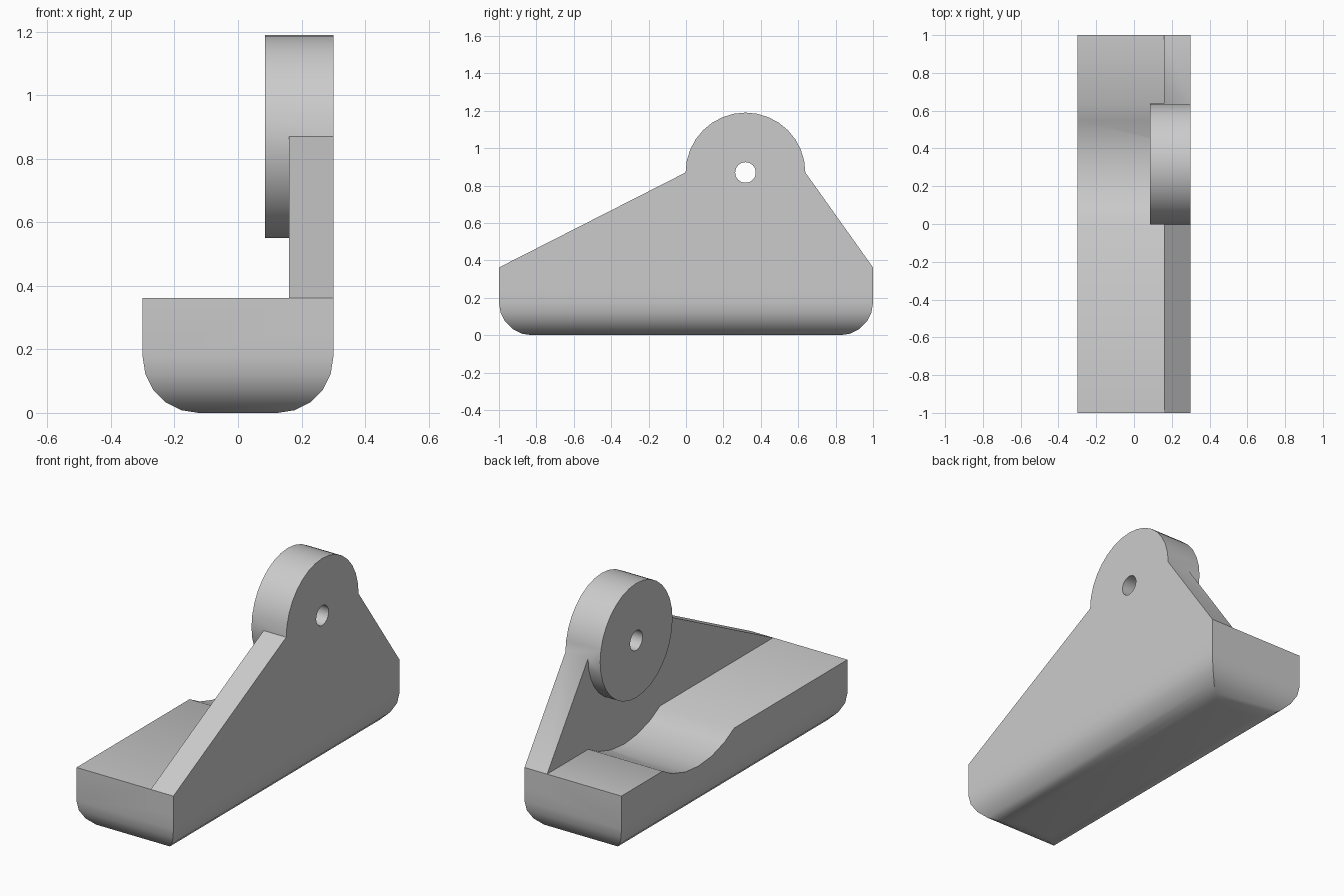
import bpy
import bmesh
from math import sin, cos, pi

cube = bpy.data.objects.get("Cube")
if cube:
    bpy.data.objects.remove(cube, do_unlink=True)

HALF_W, HALF_L, BASE_H = 0.30, 1.0, 0.362
ROUND, STEPS = 0.175, 5
WALL_X = 0.16
HUB_Y, HUB_Z, HUB_R = 0.318, 0.87, 0.32

grey = bpy.data.materials.new("grey")
grey.use_nodes = True
colour = (0.6, 0.6, 0.6, 1)
grey.diffuse_color = colour
grey.node_tree.nodes["Principled BSDF"].inputs["Base Color"].default_value = colour


def make_object(name, bm):
    bmesh.ops.recalc_face_normals(bm, faces=bm.faces)
    mesh = bpy.data.meshes.new(name)
    bm.to_mesh(mesh)
    bm.free()
    mesh.materials.append(grey)
    obj = bpy.data.objects.new(name, mesh)
    bpy.context.collection.objects.link(obj)
    return obj


def loft(name, rings):
    """Solid skinned through equal-length rings, capped at both ends."""
    bm = bmesh.new()
    loops = [[bm.verts.new(p) for p in ring] for ring in rings]
    for a, b in zip(loops, loops[1:]):
        for i in range(len(a)):
            j = (i + 1) % len(a)
            bm.faces.new((a[i], a[j], b[j], b[i]))
    bm.faces.new(loops[0])
    bm.faces.new(loops[-1])
    return make_object(name, bm)


def prism(name, profile, x0, x1):
    return loft(name, [[(x, y, z) for y, z in profile] for x in (x0, x1)])


def disc(name, radius, x0, x1, sides=32):
    angles = [2 * pi * i / sides for i in range(sides)]
    profile = [(HUB_Y + radius * cos(a), HUB_Z + radius * sin(a)) for a in angles]
    return prism(name, profile, x0, x1)


def combine(target, tool, operation):
    mod = target.modifiers.new(tool.name, "BOOLEAN")
    mod.operation, mod.solver, mod.object = operation, "EXACT", tool
    bpy.context.view_layer.objects.active = target
    bpy.ops.object.modifier_apply(modifier=mod.name)
    bpy.data.objects.remove(tool, do_unlink=True)


# Base block with rounded lower edges and mitred corners
rings = []
for i in range(STEPS + 1):
    a = pi / 2 * i / STEPS
    inset, z = ROUND * (1 - sin(a)), ROUND * (1 - cos(a))
    rings.append((HALF_W - inset, HALF_L - inset, z))
rings.append((HALF_W, HALF_L, BASE_H))
bracket = loft("bracket", [[(-w, -d, z), (w, -d, z), (w, d, z), (-w, d, z)]
                           for w, d, z in rings])

# Shallow trough under the hub
trough_r = (HUB_R ** 2 + (HUB_Z - BASE_H) ** 2) ** 0.5
combine(bracket, disc("trough", trough_r, -0.5, WALL_X), "DIFFERENCE")

# Sloped side wall
wall = [(-HALF_L, 0.25), (HALF_L, 0.25), (HALF_L, BASE_H),
        (HUB_Y + HUB_R, HUB_Z), (HUB_Y - HUB_R, HUB_Z), (-HALF_L, BASE_H)]
combine(bracket, prism("wall", wall, WALL_X, HALF_W), "UNION")

# Round hub and its pin hole
combine(bracket, disc("hub", HUB_R, 0.085, HALF_W), "UNION")
combine(bracket, disc("pin_hole", 0.055, -0.1, 0.5), "DIFFERENCE")

bpy.ops.object.select_all(action="DESELECT")
bracket.select_set(True)
bpy.context.view_layer.objects.active = bracket
bpy.ops.object.shade_smooth_by_angle()
